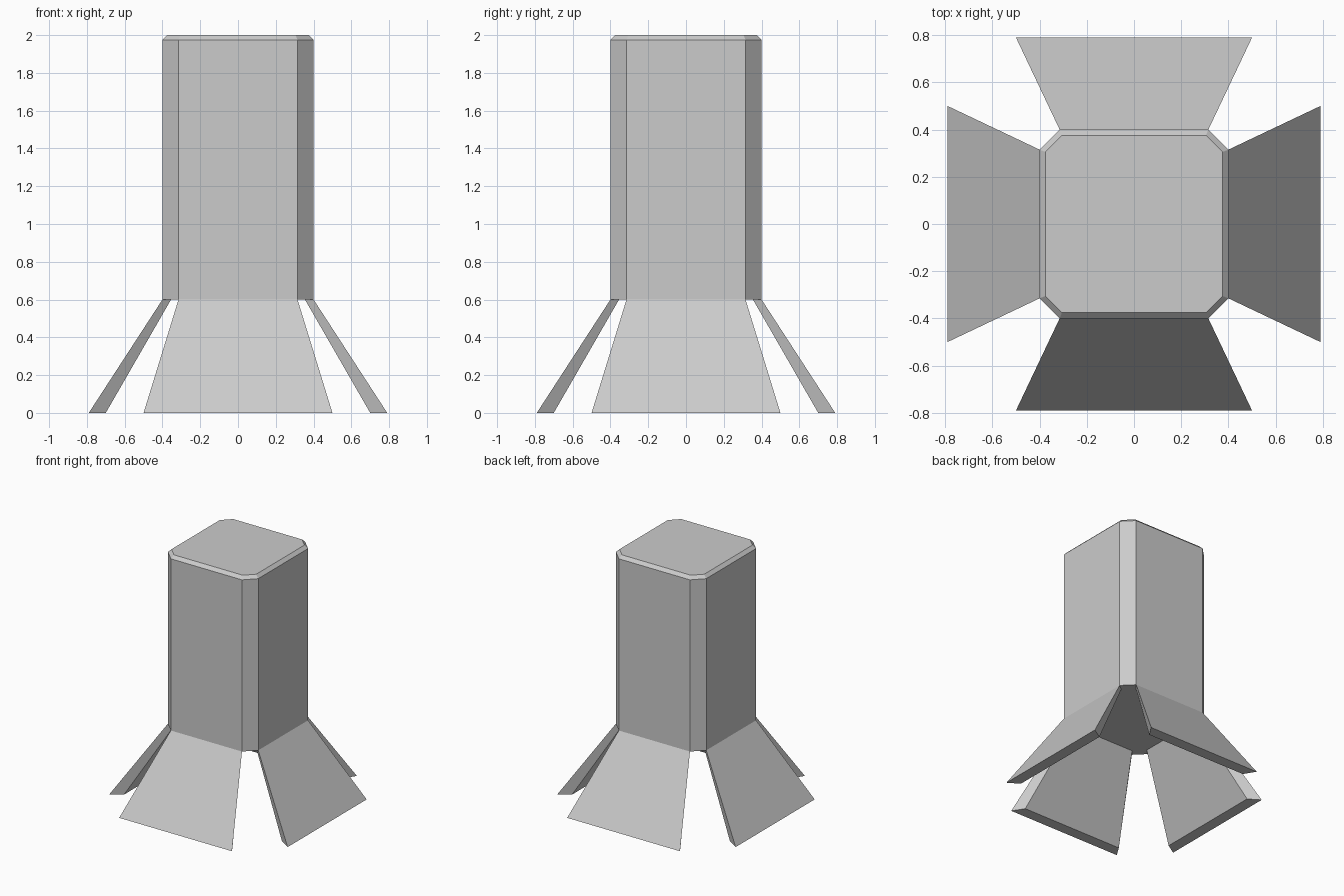
import bpy, bmesh
from mathutils import Matrix
from math import pi

if "Cube" in bpy.data.objects:
    bpy.data.objects.remove(bpy.data.objects["Cube"])


def make_object(name, bm):
    bmesh.ops.recalc_face_normals(bm, faces=bm.faces)
    mesh = bpy.data.meshes.new(name)
    bm.to_mesh(mesh)
    bm.free()
    obj = bpy.data.objects.new(name, mesh)
    bpy.context.collection.objects.link(obj)
    return obj


def loft(name, rings, turn=0.0):
    """Join closed rings of equal length and cap both ends."""
    bm = bmesh.new()
    loops = [[bm.verts.new(p) for p in ring] for ring in rings]
    n = len(loops[0])
    for a, b in zip(loops, loops[1:]):
        for i in range(n):
            j = (i + 1) % n
            bm.faces.new((a[i], a[j], b[j], b[i]))
    bm.faces.new(loops[0])
    bm.faces.new(loops[-1])
    bm.transform(Matrix.Rotation(turn, 4, 'Z'))
    return make_object(name, bm)


def octagon(h, c, z):
    return [(h, -c, z), (h, c, z), (c, h, z), (-c, h, z),
            (-h, c, z), (-h, -c, z), (-c, -h, z), (c, -h, z)]


# Main column: square with cut corners and a bevelled top rim
loft("body", [octagon(0.4, 0.315, 0.6),
              octagon(0.4, 0.315, 1.975),
              octagon(0.375, 0.305, 2.0)])


# Flared fins: trapezoid slabs, thinned towards the central axis
def fin_ring(dist, half, z, inner=0.886):
    d, h = dist * inner, half * inner
    return [(-half, -dist, z), (half, -dist, z), (h, -d, z), (-h, -d, z)]


for i, side in enumerate(("front", "right", "back", "left")):
    loft(side + "_fin", [fin_ring(0.79, 0.5, 0.0), fin_ring(0.4, 0.315, 0.6)], i * pi / 2)
